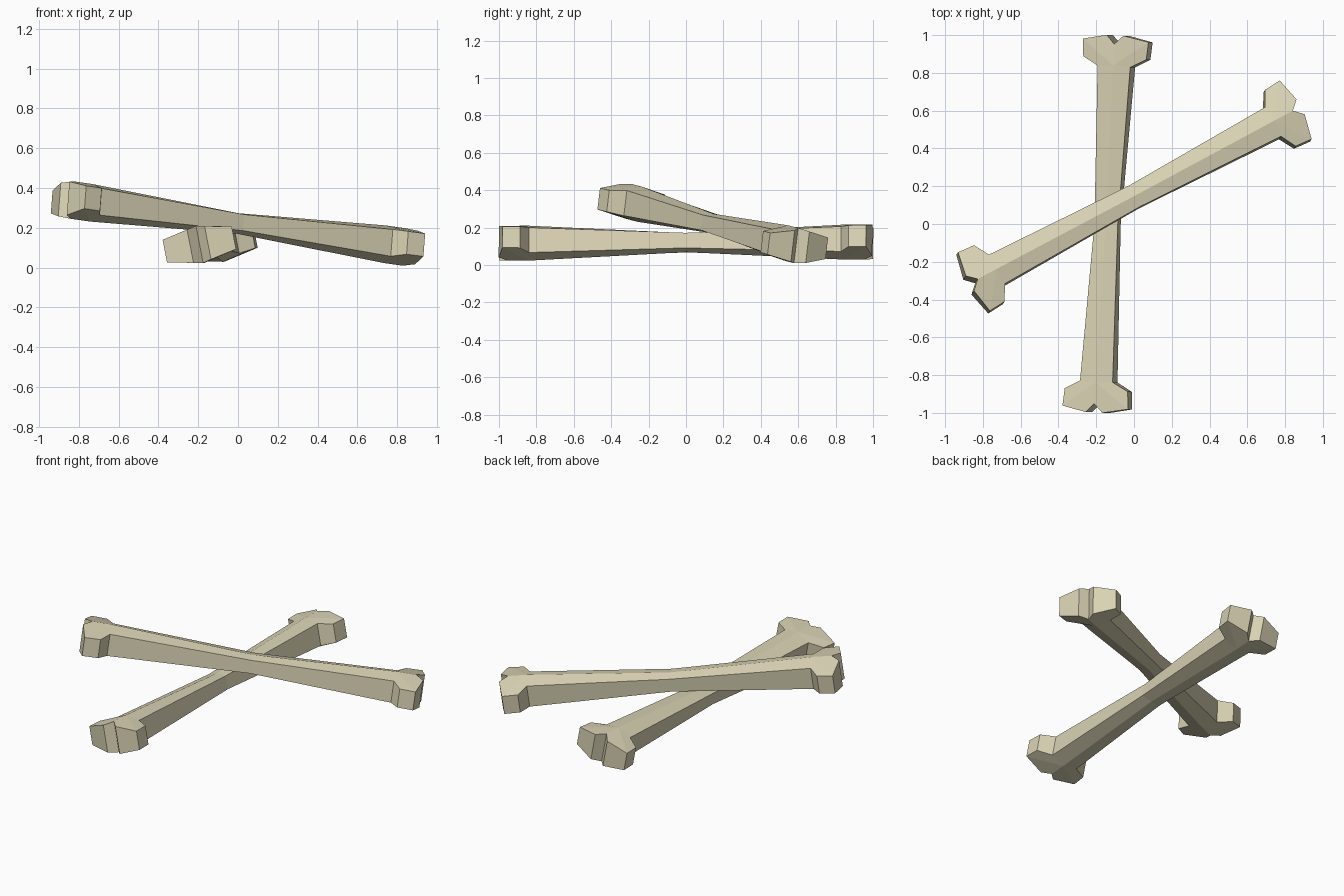
import bpy, bmesh
from math import radians
from mathutils import Matrix

if "Cube" in bpy.data.objects:
    bpy.data.objects.remove(bpy.data.objects["Cube"])

bone_mat = bpy.data.materials.new("old_ivory")
bone_mat.diffuse_color = (0.70, 0.65, 0.46, 1)
bone_mat.use_nodes = True
bone_mat.node_tree.nodes["Principled BSDF"].inputs["Base Color"].default_value = bone_mat.diffuse_color

# One eighth of a bone: (half width, distance along shaft, half thickness)
RIM = [(0.063, 0, 0.041), (0.088, 0.835, 0.068), (0.17, 0.88, 0.058),
       (0.177, 0.973, 0.058), (0.045, 1.0, 0.085), (0, 0.953, 0.095)]
RIDGE = [(0, 0, 0.052), (0, 0.84, 0.095)]


def make_bone(name, location, yaw, pitch, roll):
    bm = bmesh.new()
    rim = [bm.verts.new(p) for p in RIM]
    mid = [bm.verts.new((x, y, 0)) for x, y, z in RIM]
    r0, r1 = [bm.verts.new(p) for p in RIDGE]
    # shaft top, knob top, then the walls down to the middle plane
    bm.faces.new((r0, rim[0], rim[1], r1))
    bm.faces.new((r1, rim[1], rim[2], rim[3]))
    bm.faces.new((r1, rim[3], rim[4], rim[5]))
    for i in range(len(RIM) - 1):
        bm.faces.new((rim[i], mid[i], mid[i + 1], rim[i + 1]))
    mesh = bpy.data.meshes.new(name)
    bm.to_mesh(mesh)
    bm.free()
    mesh.materials.append(bone_mat)
    obj = bpy.data.objects.new(name, mesh)
    bpy.context.collection.objects.link(obj)
    # mirror to both sides, both ends, top and bottom
    mirror = obj.modifiers.new("Mirror", 'MIRROR')
    mirror.use_axis = (True, True, True)
    mirror.merge_threshold = 0.0005
    obj.matrix_world = (Matrix.Translation(location)
                        @ Matrix.Rotation(radians(yaw), 4, 'Z')
                        @ Matrix.Rotation(radians(pitch), 4, 'X')
                        @ Matrix.Rotation(radians(roll), 4, 'Y'))
    return obj


make_bone("lower_bone", (-0.14, 0, 0.12), -3.2, 0.2, -11)
make_bone("upper_bone", (0, 0.143, 0.222), -61.9, -7.1, -4)
